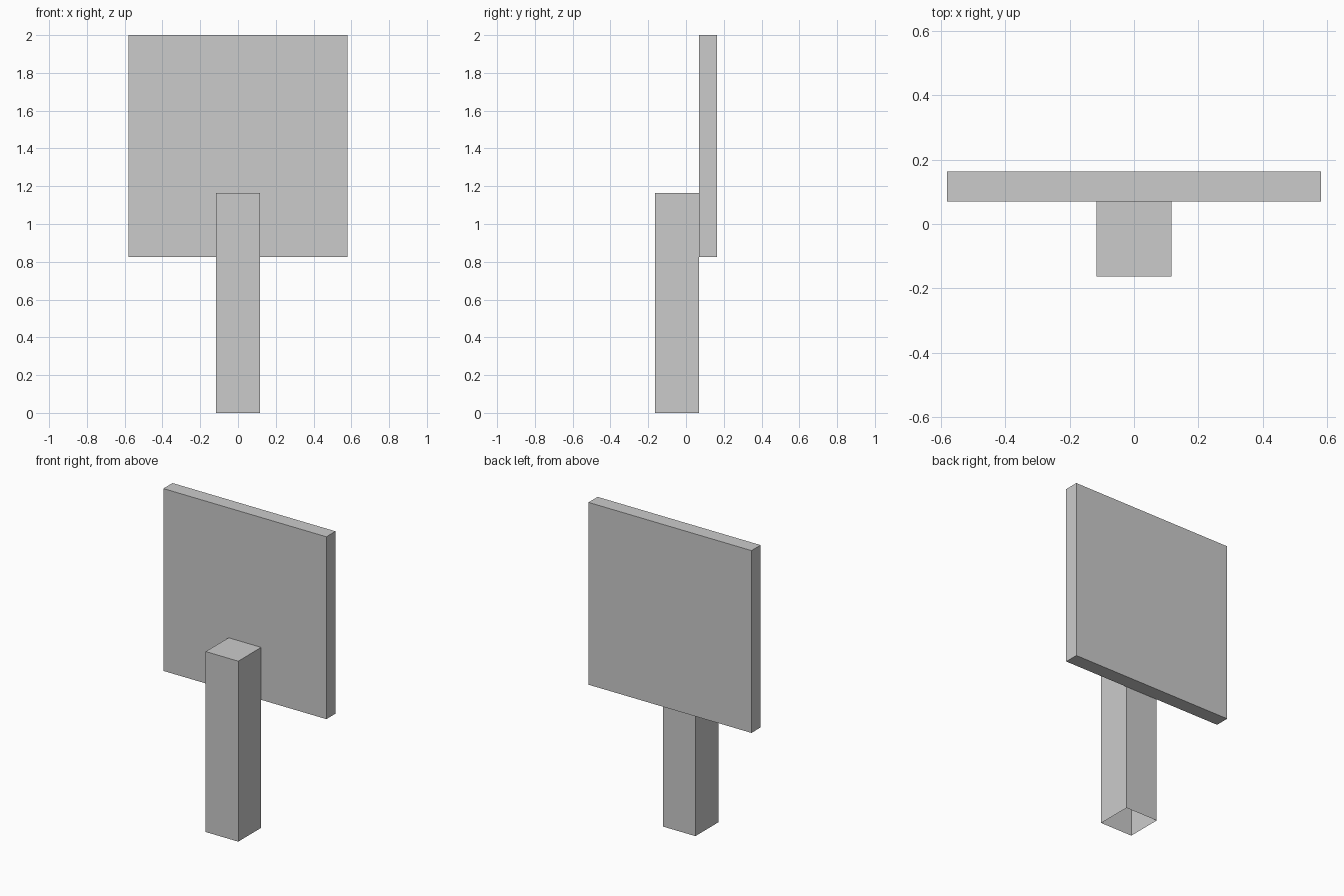
import bpy, bmesh
from mathutils import Vector

if "Cube" in bpy.data.objects:
    bpy.data.objects.remove(bpy.data.objects["Cube"])


def box(name, lo, hi, open_bottom=False):
    lo, hi = Vector(lo), Vector(hi)
    bm = bmesh.new()
    bmesh.ops.create_cube(bm, size=1)
    bmesh.ops.scale(bm, vec=hi - lo, verts=bm.verts)
    bmesh.ops.translate(bm, vec=(lo + hi) / 2, verts=bm.verts)
    if open_bottom:
        bm.normal_update()
        bottom = [f for f in bm.faces if f.normal.z < -0.5]
        bmesh.ops.delete(bm, geom=bottom, context='FACES_ONLY')
    mesh = bpy.data.meshes.new(name)
    bm.to_mesh(mesh)
    bm.free()
    obj = bpy.data.objects.new(name, mesh)
    bpy.context.collection.objects.link(obj)
    return obj


# Square post, hollow underneath
box("post", (-0.116, -0.163, 0), (0.116, 0.07, 1.163), open_bottom=True)
# Sign board fixed to the back of the post
box("sign_board", (-0.581, 0.07, 0.825), (0.581, 0.163, 2))
